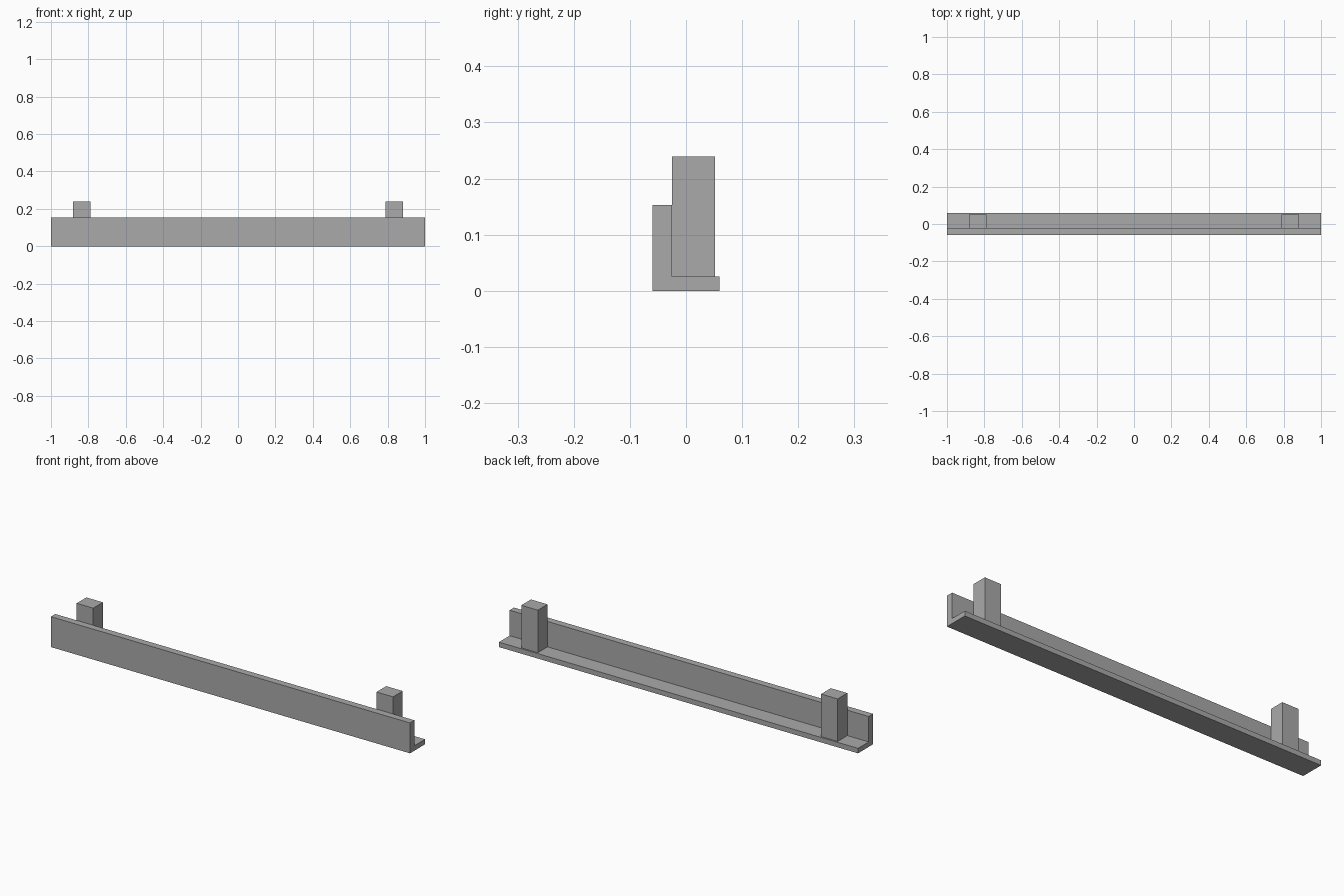
import bpy
import bmesh

cube = bpy.data.objects.get("Cube")
if cube:
    bpy.data.objects.remove(cube, do_unlink=True)

grey = bpy.data.materials.new("plain_grey")
grey.use_nodes = True
colour = (0.4, 0.4, 0.4, 1)
grey.diffuse_color = colour
grey.node_tree.nodes["Principled BSDF"].inputs["Base Color"].default_value = colour


def extrude_profile(name, points, start, length, axis):
    """Extrude a closed flat profile along x (points are y, z) or z (points are x, y)."""
    bm = bmesh.new()
    place = (lambda a, b: (start, a, b)) if axis == "x" else (lambda a, b: (a, b, start))
    step = (length, 0, 0) if axis == "x" else (0, 0, length)
    face = bm.faces.new([bm.verts.new(place(a, b)) for a, b in points])
    top = bmesh.ops.extrude_face_region(bm, geom=[face], use_keep_orig=True)["geom"]
    bmesh.ops.translate(bm, vec=step, verts=[v for v in top if isinstance(v, bmesh.types.BMVert)])
    bmesh.ops.recalc_face_normals(bm, faces=bm.faces)
    mesh = bpy.data.meshes.new(name)
    bm.to_mesh(mesh)
    bm.free()
    mesh.materials.append(grey)
    obj = bpy.data.objects.new(name, mesh)
    bpy.context.collection.objects.link(obj)


# L-shaped rail: upright front wall and thin base ledge
front, wall_back, back = -0.06, -0.025, 0.06
ledge, wall_top = 0.025, 0.153
extrude_profile("angle_rail", [(front, 0), (back, 0), (back, ledge), (wall_back, ledge),
                               (wall_back, wall_top), (front, wall_top)], -1, 2, "x")

# Two square posts standing on the ledge against the wall
for name, side in (("left_post", 1), ("right_post", -1)):
    inner, outer, post_back = side * 0.789, side * 0.881, 0.052
    extrude_profile(name, [(inner, wall_back), (outer, wall_back), (outer, post_back),
                           (inner, post_back)], ledge, 0.239 - ledge, "z")
